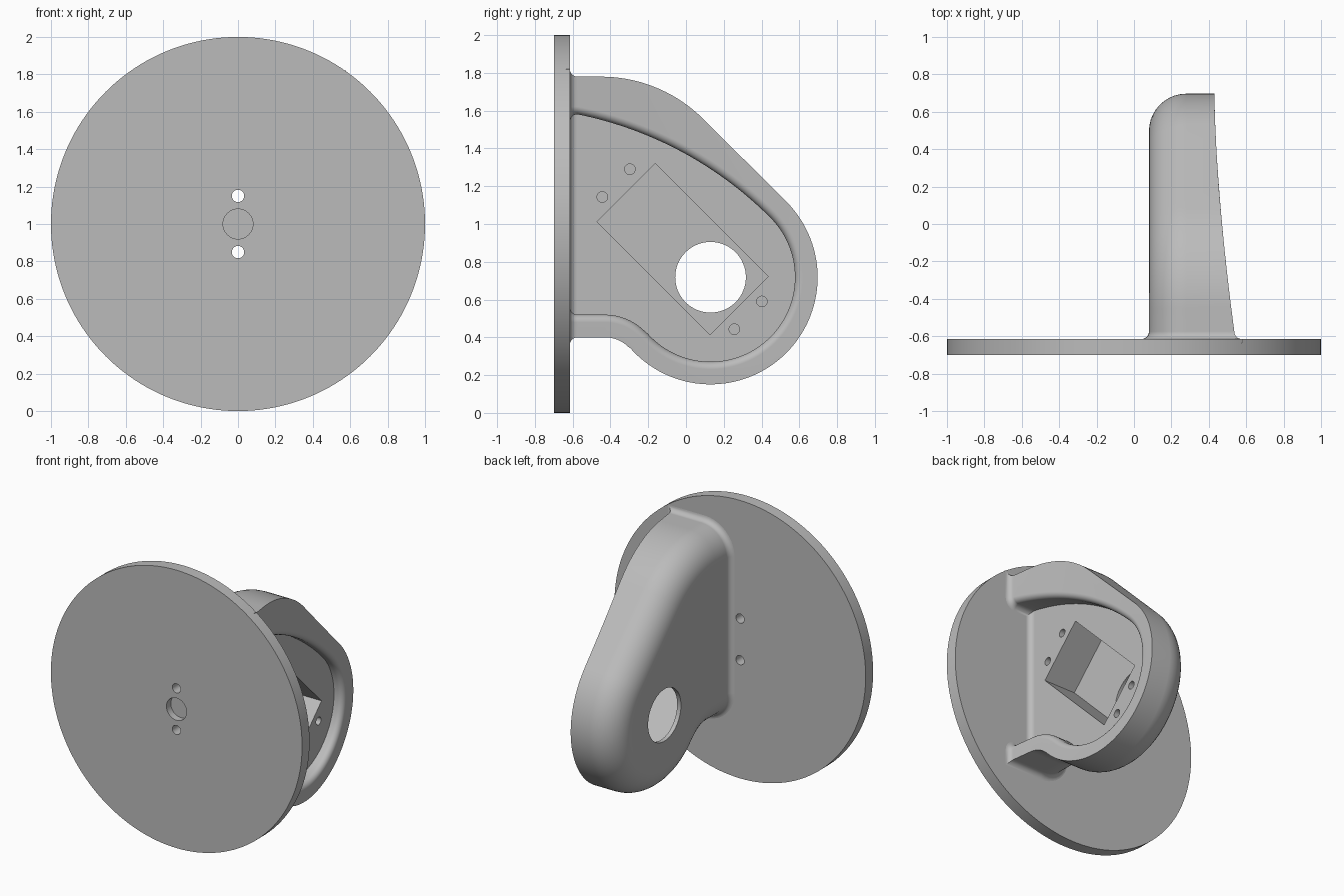
import bpy, bmesh, math
from mathutils import Vector, Matrix

cube = bpy.data.objects.get("Cube")
if cube:
    bpy.data.objects.remove(cube)

grey = bpy.data.materials.new("plain grey")
grey.use_nodes = True
grey.diffuse_color = (0.5, 0.5, 0.5, 1)
grey.node_tree.nodes["Principled BSDF"].inputs["Base Color"].default_value = (0.5, 0.5, 0.5, 1)

START = -0.575            # where the shell begins to flare into the disc
HUB = Vector((0.13, 0.718))   # centre of the round end, as (y, z)
FLOOR, BACK, ROUND, LIP, FLARE = 0.36, 0.08, 0.2, 0.04, 0.04


def make_object(name, bm):
    bmesh.ops.recalc_face_normals(bm, faces=bm.faces)
    mesh = bpy.data.meshes.new(name)
    bm.to_mesh(mesh)
    bm.free()
    mesh.materials.append(grey)
    obj = bpy.data.objects.new(name, mesh)
    bpy.context.collection.objects.link(obj)
    return obj


def cylinder(name, radius, centre, depth, axis, sides=48):
    bm = bmesh.new()
    turn = Matrix.Rotation(math.pi / 2, 4, "Y" if axis == "X" else "X")
    bmesh.ops.create_cone(bm, cap_ends=True, segments=sides, radius1=radius, radius2=radius,
                          depth=depth, matrix=Matrix.Translation(centre) @ turn)
    return make_object(name, bm)


def select_only(obj):
    bpy.ops.object.select_all(action="DESELECT")
    obj.select_set(True)
    bpy.context.view_layer.objects.active = obj


def cut(obj, cutter):
    cutter.hide_render = True
    select_only(obj)
    mod = obj.modifiers.new("cut", "BOOLEAN")
    mod.operation, mod.solver, mod.object = "DIFFERENCE", "EXACT", cutter
    bpy.ops.object.modifier_apply(modifier=mod.name)
    bpy.data.objects.remove(cutter)


def arc(centre, radius, a, b, count):
    angles = [a + (b - a) * i / (count - 1) for i in range(count)]
    return [Vector((centre[0] + radius * math.cos(t), centre[1] + radius * math.sin(t)))
            for t in angles]


def lower_end(radius, hollow, centre):
    """Round end, then the reversed curve and straight run back to the disc."""
    to = Vector(centre) - HUB
    a = math.atan2(to.y, to.x)
    pts = arc(HUB, radius, math.pi / 4, a, 56)
    pts += arc(centre, hollow, a + math.pi, math.pi / 2, 14)[1:]
    return pts + [Vector((START, centre[1] + hollow))]


HOLLOW = (-0.43, 0.22)


def outer_path(inset):
    crown = arc((-0.45, 1.014), 0.766 - inset, math.pi / 2, math.pi / 4, 18)
    end = lower_end(0.567 - inset, 0.18 + inset, HOLLOW)
    line = [crown[-1].lerp(end[0], i / 6) for i in range(1, 6)]
    return [Vector((START, 1.78 - inset))] + crown + line + end


def inner_path(grow):
    radius = 2 + grow
    off = 1.553 * math.sqrt(0.5)
    centre = HUB - Vector((off, off))
    first = math.acos((START - centre.x) / radius)
    top = arc(centre, radius, first, math.pi / 4, 25)
    return top[:-1] + lower_end(0.447 + grow, 0.3 - grow, HOLLOW)


def rim(y):
    return 0.43 + 0.107 * (max(0, 0.7 - y) / 1.28) ** 1.6


# Hollow shell: rings lofted from closed side, over the rim, down to the floor
rings = []
for i in range(11):
    t = i / 10 * math.pi / 2
    x = BACK + ROUND * (1 - math.cos(t))
    rings.append([(x, p.x, p.y) for p in outer_path(ROUND * (1 - math.sin(t)))])
rings.append([(rim(p.x), p.x, p.y) for p in outer_path(0)])
for i in range(7):
    t = i / 6 * math.pi / 2
    rings.append([(rim(p.x) - LIP * (1 - math.cos(t)), p.x, p.y)
                  for p in inner_path(LIP * (1 - math.sin(t)))])
rings.append([(FLOOR, p.x, p.y) for p in inner_path(0)])

bm = bmesh.new()
rings = [[bm.verts.new(p) for p in ring] for ring in rings]
for r, s in zip(rings, rings[1:]):
    for i in range(len(r) - 1):
        bm.faces.new((r[i], r[i + 1], s[i + 1], s[i]))
bm.faces.new(rings[0])
bm.faces.new(rings[-1])

# Flared foot: the end section is offset outwards as it reaches the disc
loop = [r[0] for r in rings] + [r[-1] for r in reversed(rings)]
flat = [Vector((v.co.x, v.co.z)) for v in loop]
n = len(flat)
area = sum(flat[i - 1].cross(flat[i]) for i in range(n))
side = 1 if area > 0 else -1
miters = []
for i in range(n):
    a = (flat[i] - flat[i - 1]).normalized()
    b = (flat[(i + 1) % n] - flat[i]).normalized()
    na, nb = Vector((a.y, -a.x)) * side, Vector((b.y, -b.x)) * side
    miters.append((na + nb) / (1 + na.dot(nb)))
steps = [(FLARE * math.sin(t), FLARE * (1 - math.cos(t)))
         for t in (k / 6 * math.pi / 2 for k in range(1, 7))]
for drop, grow in steps + [(FLARE + 0.02, FLARE)]:
    fresh = [bm.verts.new((p.x + m.x * grow, START - drop, p.y + m.y * grow))
             for p, m in zip(flat, miters)]
    for i in range(n):
        bm.faces.new((loop[i - 1], loop[i], fresh[i], fresh[i - 1]))
    loop = fresh
bm.faces.new(loop)
shell = make_object("bracket_shell", bm)

# Slanted rectangular pocket in the floor
bm = bmesh.new()
place = Matrix.Translation((0.31, -0.018, 0.867)) @ Matrix.Rotation(math.pi / 4, 4, "X")
bmesh.ops.create_cube(bm, size=1, matrix=place @ Matrix.Diagonal((0.4, 0.437, 0.846, 1)))
pocket = make_object("pocket_cutter", bm)
# The long side of the pocket runs from upper front to lower back
cut(shell, pocket)

# Shaft hole through the shell and blind screw holes beside the pocket
cut(shell, cylinder("shaft_cutter", 0.187, (0.2, 0.13, 0.718), 0.6, "X", 64))
for y, z in ((-0.297, 1.29), (-0.443, 1.143), (0.256, 0.443), (0.402, 0.59)):
    cut(shell, cylinder("screw_cutter", 0.028, (0.36, y, z), 0.3, "X", 24))

# Round mounting disc with two through holes and a blind centre recess
disc = cylinder("mounting_disc", 1, (0, -0.657, 1), 0.085, "Y", 160)
for z in (0.85, 1.15):
    cut(disc, cylinder("bolt_cutter", 0.033, (0, -0.657, z), 0.3, "Y", 32))
cut(disc, cylinder("recess_cutter", 0.08, (0, -0.7, 1), 0.1, "Y"))

for obj in (shell, disc):
    select_only(obj)
    bpy.ops.object.shade_smooth_by_angle(angle=math.radians(30))
    obj.modifiers.new("even_shading", "WEIGHTED_NORMAL").keep_sharp = True
